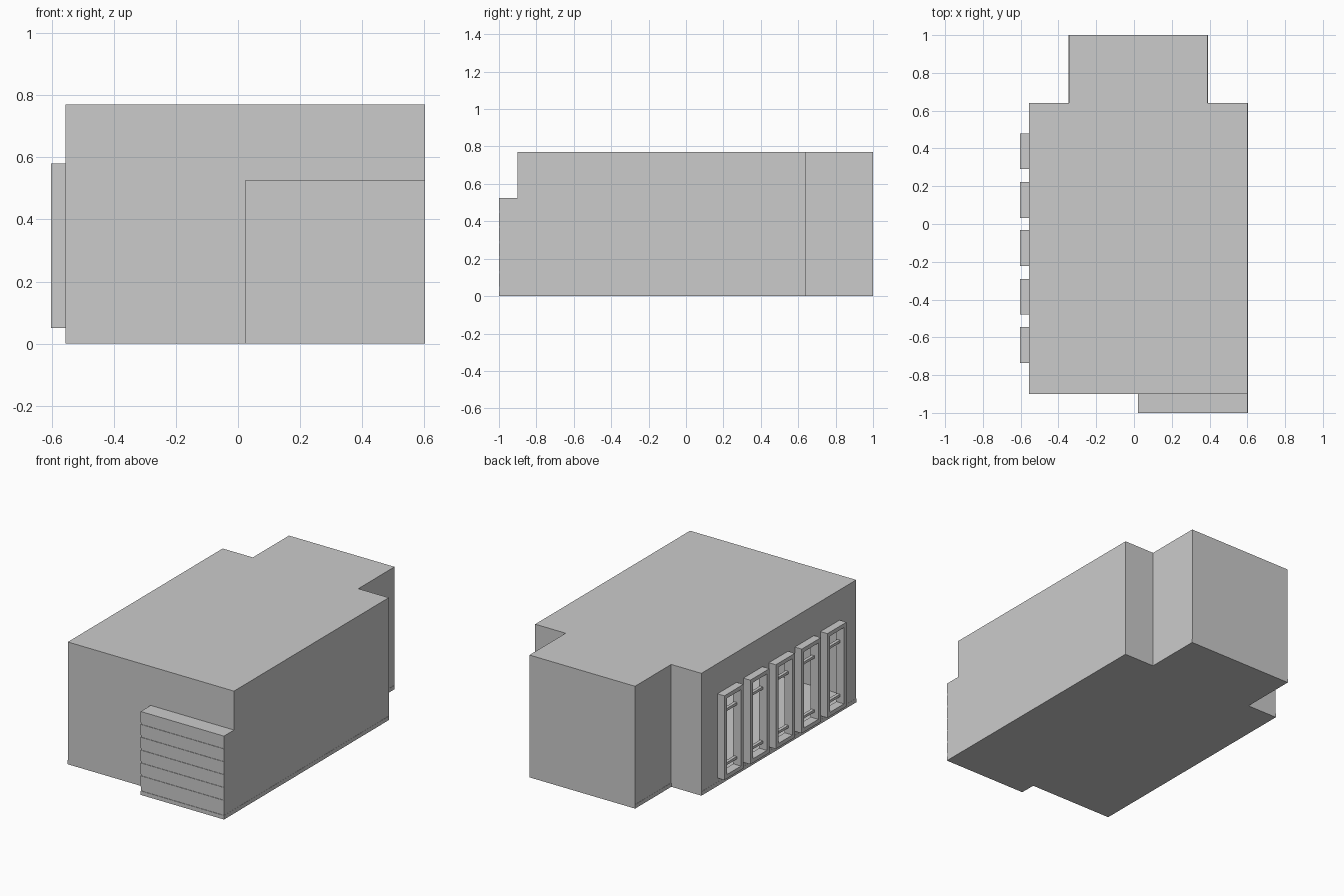
import bpy, bmesh

if "Cube" in bpy.data.objects:
    bpy.data.objects.remove(bpy.data.objects["Cube"])

H = 0.77
OUTLINE = [(-0.555, -0.9), (0.602, -0.9), (0.602, 0.64), (0.39, 0.64),
           (0.39, 1.0), (-0.345, 1.0), (-0.345, 0.64), (-0.555, 0.64)]
GARAGE = [(0.022, -0.997), (0.602, -0.997), (0.602, -0.9), (0.022, -0.9)]
WINDOWS = [0.385, 0.127, -0.127, -0.385, -0.64]


def make_object(name, bm):
    bmesh.ops.recalc_face_normals(bm, faces=bm.faces)
    mesh = bpy.data.meshes.new(name)
    bm.to_mesh(mesh)
    bm.free()
    ob = bpy.data.objects.new(name, mesh)
    bpy.context.collection.objects.link(ob)
    return ob


def prism(name, outline, z0, z1):
    bm = bmesh.new()
    face = bm.faces.new([bm.verts.new((x, y, z0)) for x, y in outline])
    ext = bmesh.ops.extrude_face_region(bm, geom=[face], use_keep_orig=True)
    for v in ext["geom"]:
        if isinstance(v, bmesh.types.BMVert):
            v.co.z = z1
    return make_object(name, bm)


def boxes(name, items):
    bm = bmesh.new()
    for lo, hi in items:
        vs = bmesh.ops.create_cube(bm, size=1)["verts"]
        for v in vs:
            for i in range(3):
                v.co[i] = lo[i] if v.co[i] < 0 else hi[i]
    return make_object(name, bm)


# Hollow building shell with window openings
shell = prism("building_shell", OUTLINE, 0.0, H)
solid = shell.modifiers.new("wall_thickness", 'SOLIDIFY')
solid.thickness = 0.01
solid.offset = -1
cutter = boxes("window_cutter", [((-0.65, y - 0.07, 0.075), (-0.5, y + 0.07, 0.555))
                                 for y in WINDOWS])
cutter.hide_render = True
cutter.hide_set(True)
cut = shell.modifiers.new("window_openings", 'BOOLEAN')
cut.operation = 'DIFFERENCE'
cut.solver = 'EXACT'
cut.object = cutter

# Ground slab: interior floor and skirting line
inset = 0.001
slab = [(x + (inset if x > 0 else -inset), y) for x, y in OUTLINE]
prism("floor_slab", slab, 0.0, 0.025)

# Garage block with a slatted front
prism("garage_block", GARAGE, 0.0, 0.525)
prism("garage_skirting", [(0.022, -1.0), (0.603, -1.0), (0.603, -0.9), (0.022, -0.9)],
      0.0, 0.025)
slats = []
for i in range(6):
    top = 0.525 - i * 0.081
    bottom = max(top - 0.068, 0.04)
    slats.append(((0.022, -1.0, bottom), (0.602, -0.995, top)))
boxes("garage_slats", slats)

# Projecting window frames with two crossbars each
for n, y in enumerate(WINDOWS):
    x0, x1, w, t = -0.603, -0.553, 0.095, 0.025
    boxes(f"window_frame_{n + 1}", [
        ((x0, y - w, 0.05), (x1, y - w + t, 0.58)),
        ((x0, y + w - t, 0.05), (x1, y + w, 0.58)),
        ((x0, y - w + t, 0.555), (x1, y + w - t, 0.58)),
        ((x0, y - w + t, 0.05), (x1, y + w - t, 0.075)),
    ])
    boxes(f"window_crossbars_{n + 1}", [
        ((-0.575, y - w + t, z - 0.008), (-0.555, y + w - t, z + 0.008))
        for z in (0.12, 0.46)])
